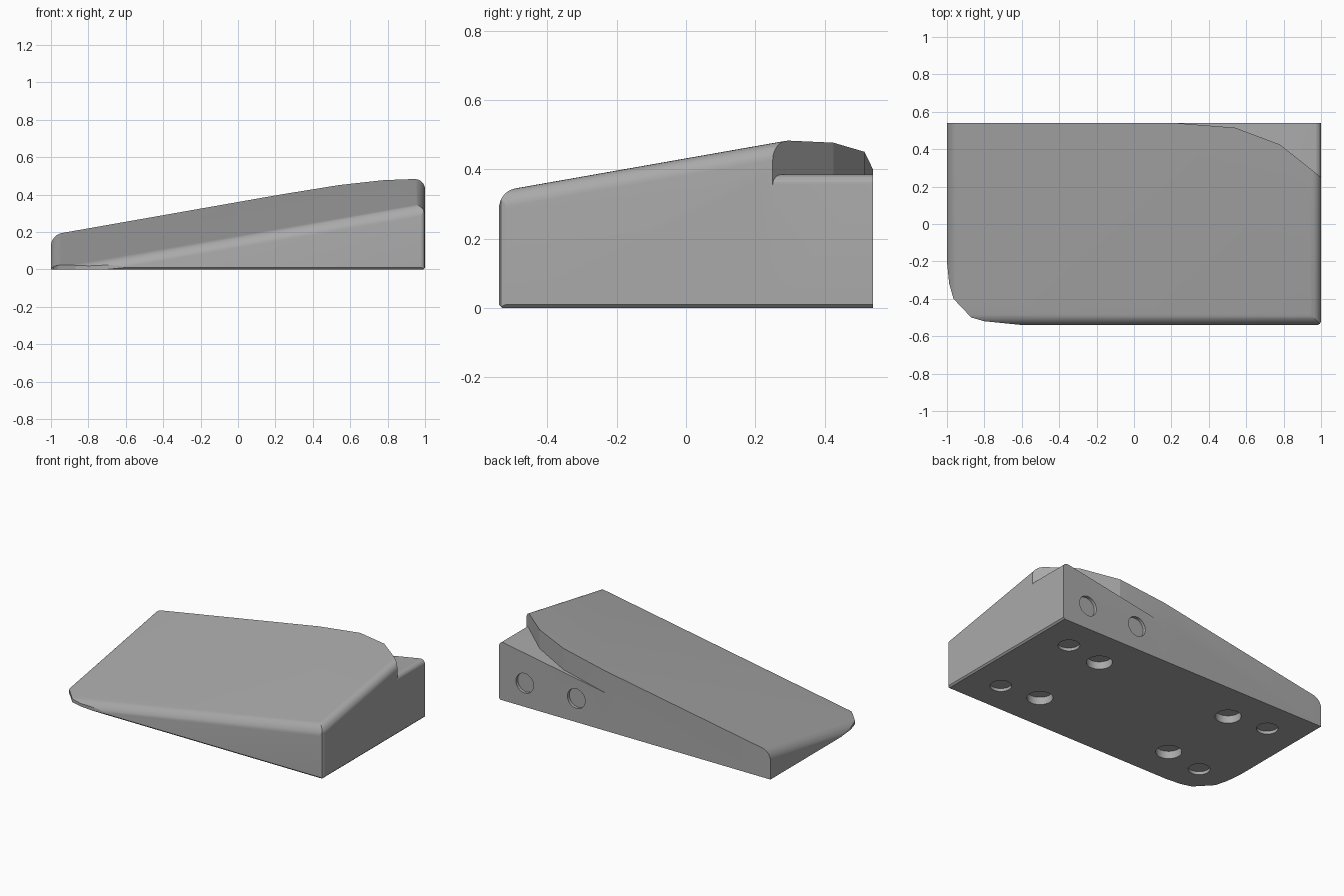
import bpy, bmesh, math
from mathutils import Vector

if "Cube" in bpy.data.objects:
    bpy.data.objects.remove(bpy.data.objects["Cube"], do_unlink=True)

W, D, SLOPE, MID = 1.0, 0.54, 0.176, 0.265

grey = bpy.data.materials.new("plain grey")
grey.use_nodes = True
GREY = (0.4, 0.4, 0.4, 1)
grey.diffuse_color = GREY
grey.node_tree.nodes["Principled BSDF"].inputs["Base Color"].default_value = GREY


def finish(bm, name):
    bmesh.ops.recalc_face_normals(bm, faces=bm.faces)
    mesh = bpy.data.meshes.new(name)
    bm.to_mesh(mesh)
    bm.free()
    mesh.materials.append(grey)
    obj = bpy.data.objects.new(name, mesh)
    bpy.context.collection.objects.link(obj)
    return obj


def slice_off(bm, point, normal):
    """Remove everything on the normal's side and cap the cut."""
    res = bmesh.ops.bisect_plane(bm, geom=bm.verts[:] + bm.edges[:] + bm.faces[:],
                                 plane_co=point, plane_no=normal,
                                 clear_outer=True, dist=1e-5)
    edges = [e for e in res["geom_cut"] if isinstance(e, bmesh.types.BMEdge)]
    edges = [e for e in edges if e.is_boundary]
    if edges:
        bmesh.ops.contextual_create(bm, geom=edges)


def slice_outline(bm, points):
    """Trim with vertical planes along a counter-clockwise outline."""
    for (ax, ay), (bx, by) in zip(points, points[1:]):
        slice_off(bm, (ax, ay, 0), Vector((by - ay, ax - bx, 0)).normalized())


def soften_bottom(bm, front):
    slice_off(bm, (W - 0.01, 0, 0), (0.707, 0, -0.707))
    if front:
        slice_off(bm, (0, -D + 0.01, 0), (0, -0.707, -0.707))


# Wedge with a twisted sloping top; rounded on all top edges but the back
bm = bmesh.new()
bmesh.ops.create_cube(bm, size=2)
for v in bm.verts:
    v.co.x *= W
    v.co.y *= D
    v.co.z = MID + SLOPE * (v.co.x + v.co.y) if v.co.z > 0 else -0.4
top = max(bm.faces, key=lambda f: f.calc_center_median().z)
rims = [e for e in top.edges if any(v.co.y < 0 for v in e.verts)]
bmesh.ops.bevel(bm, geom=rims, offset=0.058, offset_type='OFFSET',
                segments=8, profile=0.5, affect='EDGES', clamp_overlap=False)
slice_off(bm, (0, 0, 0), (0, 0, -1))
# Low front corner, scooped back corner and thin upright corner
slice_outline(bm, [(-1, -0.2), (-0.988, -0.32), (-0.965, -0.4), (-0.87, -0.5),
                   (-0.8, -0.52), (-0.6, -D)])
slice_outline(bm, [(W, 0.25), (0.78, 0.425), (0.54, 0.515), (0.22, D)])
slice_outline(bm, [(W - 0.02, -D), (W - 0.006, -D + 0.006), (W, -D + 0.02)])
soften_bottom(bm, True)
body = finish(bm, "wedge_body")

# Lower ledge behind the scooped corner
bm = bmesh.new()
R = 0.03
profile = [(0.1, 0.0), (W, 0.0)]
for i in range(7):
    a = math.radians(80) * i / 6 + math.radians(20) * i / 6
    profile.append((W - R + R * math.cos(a), 0.355 + R * math.sin(a)))
profile.append((0.1, 0.385 - SLOPE * (W - R - 0.1)))
face = bm.faces.new([bm.verts.new((x, 0.2, z)) for x, z in profile])
ext = bmesh.ops.extrude_face_region(bm, geom=[face])
bmesh.ops.translate(bm, vec=(0, D - 0.2, 0),
                    verts=[g for g in ext["geom"] if isinstance(g, bmesh.types.BMVert)])
soften_bottom(bm, False)
ledge = finish(bm, "back_ledge")


def combine(target, other, operation):
    bpy.context.view_layer.objects.active = target
    mod = target.modifiers.new(operation.lower(), 'BOOLEAN')
    mod.operation, mod.solver, mod.object = operation, 'EXACT', other
    bpy.ops.object.modifier_apply(modifier=mod.name)
    bpy.data.objects.remove(other, do_unlink=True)


def drill(name, centre, radius, depth, along_y=False):
    bpy.ops.mesh.primitive_cylinder_add(
        vertices=32, radius=radius, depth=2 * depth, location=centre,
        rotation=(math.pi / 2 if along_y else 0, 0, 0))
    cutter = bpy.context.object
    cutter.name = name
    cutter.hide_render = True
    cutter.data.materials.append(grey)
    combine(body, cutter, 'DIFFERENCE')


combine(body, ledge, 'UNION')

# Round pockets for feet and magnets underneath
for sx in (-1, 1):
    for sy in (-1, 1):
        drill("foot_pocket", (0.77 * sx, 0.315 * sy, 0), 0.065, 0.02)
        drill("magnet_pocket", (0.5 * sx, 0.275 * sy, 0), 0.078, 0.05)
# Sockets in the back
for x in (0.81, 0.43):
    drill("back_socket", (x, D, 0.157), 0.065, 0.02, True)

bpy.ops.object.select_all(action='DESELECT')
body.select_set(True)
bpy.context.view_layer.objects.active = body
bpy.ops.object.shade_smooth_by_angle(angle=math.radians(14.5))
